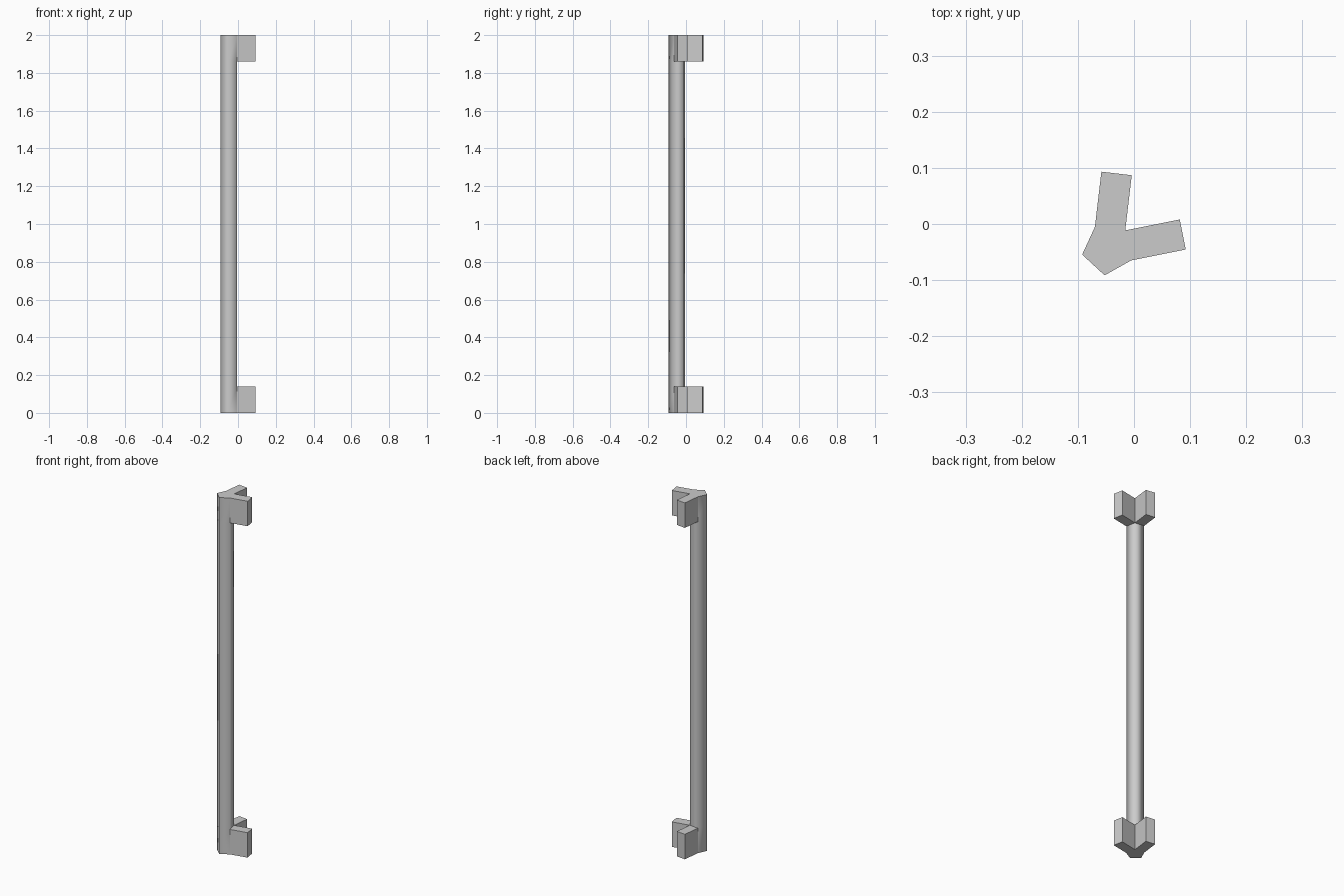
import bpy, bmesh
from math import cos, sin, radians
from mathutils import Vector

if "Cube" in bpy.data.objects:
    bpy.data.objects.remove(bpy.data.objects["Cube"])

# Pentagonal post: regular five-sided profile, one corner in the crook of the arms
CENTRE, RADIUS = Vector((-0.047, -0.0455, 0)), 0.0463
corners = [CENTRE + Vector((cos(a), sin(a), 0)) * RADIUS
           for a in (radians(47.3 + 72 * i) for i in range(5))]
LEVELS = (0.0, 0.14, 1.86, 2.0)
ARM = 0.099

bm = bmesh.new()
rings = [[bm.verts.new((c.x, c.y, z)) for c in corners] for z in LEVELS]
bm.faces.new(rings[0][::-1])
bm.faces.new(rings[-1])

# Post sides, keeping the end panels that carry the arms
arm_panels = []
for k in range(3):
    for i in range(5):
        j = (i + 1) % 5
        f = bm.faces.new((rings[k][i], rings[k][j], rings[k + 1][j], rings[k + 1][i]))
        f.smooth = True
        if k != 1 and i in (0, 4):
            arm_panels.append(f)
bm.normal_update()

# Bracket arms: two short blocks pushed out at each end
for f in arm_panels:
    direction = f.normal.copy()
    before = set(bm.faces)
    tip = bmesh.ops.extrude_discrete_faces(bm, faces=[f])["faces"][0]
    bmesh.ops.translate(bm, verts=tip.verts, vec=direction * ARM)
    tip.smooth = False
    for edge in tip.edges:
        for side in edge.link_faces:
            side.smooth = False

bmesh.ops.remove_doubles(bm, verts=bm.verts, dist=1e-5)
bmesh.ops.recalc_face_normals(bm, faces=bm.faces)
mesh = bpy.data.meshes.new("corner_post")
bm.to_mesh(mesh)
bm.free()
post = bpy.data.objects.new("corner_post", mesh)
bpy.context.collection.objects.link(post)
